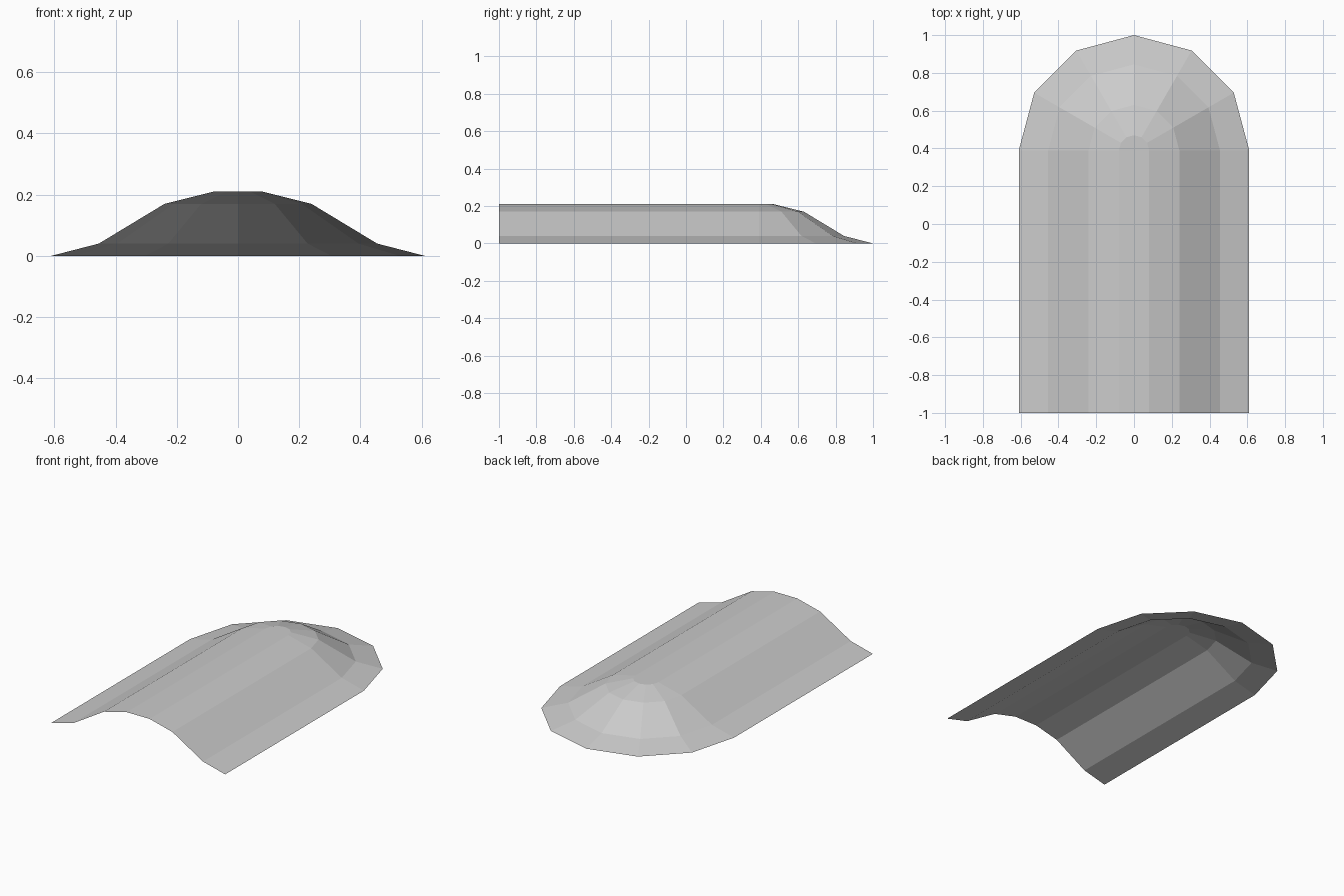
import bpy
import bmesh
from math import cos, sin, pi

cube = bpy.data.objects.get("Cube")
if cube:
    bpy.data.objects.remove(cube, do_unlink=True)

# Light grey material
grey = bpy.data.materials.new("light_grey")
grey.use_nodes = True
colour = (0.6, 0.6, 0.6, 1)
grey.diffuse_color = colour
grey.node_tree.nodes["Principled BSDF"].inputs["Base Color"].default_value = colour

# Cross-section (radius, height) from the rim to the crest
PROFILE = [(0.61, 0.0), (0.455, 0.04), (0.24, 0.17), (0.08, 0.21)]
FRONT, CENTRE, SEGMENTS = -1.0, 0.39, 6

bm = bmesh.new()


def ring(radius, height):
    """U-shaped contour: straight side, rounded back end, straight side."""
    points = [(radius, FRONT)]
    for i in range(SEGMENTS + 1):
        a = pi * i / SEGMENTS
        points.append((radius * cos(a), CENTRE + radius * sin(a)))
    points.append((-radius, FRONT))
    return [bm.verts.new((x, y, height)) for x, y in points]


# Sloping bands between neighbouring contours
rings = [ring(r, z) for r, z in PROFILE]
for low, high in zip(rings, rings[1:]):
    for i in range(len(low) - 1):
        bm.faces.new((low[i], low[i + 1], high[i + 1], high[i]))

# Flat crest: long strip and half-round end
crest = rings[-1]
bm.faces.new((crest[0], crest[1], crest[-2], crest[-1]))
bm.faces.new(crest[1:-1])

# Open shell, with flat faces
mesh = bpy.data.meshes.new("mound_shell")
bm.to_mesh(mesh)
bm.free()
mesh.materials.append(grey)
shell = bpy.data.objects.new("mound_shell", mesh)
bpy.context.collection.objects.link(shell)
